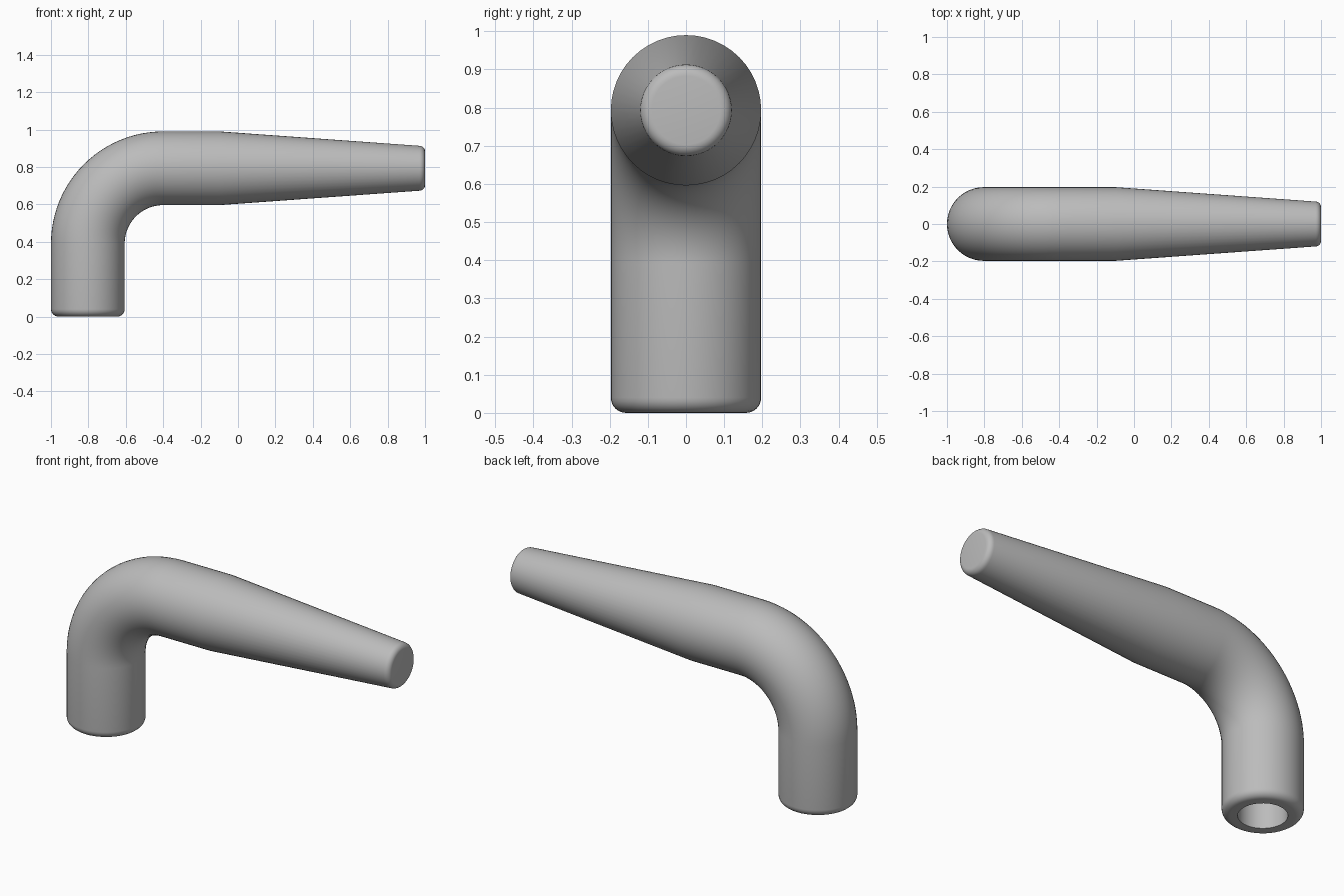
import bpy
import bmesh
from math import sin, cos, pi, radians

if "Cube" in bpy.data.objects:
    bpy.data.objects.remove(bpy.data.objects["Cube"], do_unlink=True)

SIDES = 48
TUBE_R, TIP_R = 0.197, 0.12       # thick end and thin end of the handle
BORE_R, BORE_DEPTH = 0.12, 0.4    # mounting hole in the foot
BEND_R, BEND_X, BEND_Z = 0.403, -0.4, 0.39
AXIS_X, AXIS_Z = BEND_X - BEND_R, BEND_Z + BEND_R
FOOT_FILLET, TIP_FILLET = 0.04, 0.03
TAPER_X, END_X = -0.1, 1.0

grey = bpy.data.materials.new("satin_grey")
grey.use_nodes = True
colour = (0.5, 0.5, 0.5, 1)
grey.diffuse_color = colour
grey.node_tree.nodes["Principled BSDF"].inputs["Base Color"].default_value = colour

# Sections along the centre line: x, z, tilt from upright, radius
sections = [(AXIS_X, BORE_DEPTH, 0, BORE_R), (AXIS_X, 0, 0, BORE_R)]

# Rounded foot rim
for i in range(7):
    a = pi / 2 * i / 6
    sections.append((AXIS_X, FOOT_FILLET * (1 - cos(a)), 0,
                     TUBE_R - FOOT_FILLET * (1 - sin(a))))

# Quarter bend
for i in range(25):
    a = pi / 2 * i / 24
    sections.append((BEND_X - BEND_R * cos(a), BEND_Z + BEND_R * sin(a), a, TUBE_R))

# Straight length, then taper to the rounded tip
sections.append((TAPER_X, AXIS_Z, pi / 2, TUBE_R))
for i in range(7):
    a = pi / 2 * i / 6
    sections.append((END_X - TIP_FILLET * (1 - sin(a)), AXIS_Z, pi / 2,
                     TIP_R - TIP_FILLET * (1 - cos(a))))

# Skin the sections into one closed body
bm = bmesh.new()
rings = []
for x, z, tilt, r in sections:
    ring = []
    for k in range(SIDES):
        t = 2 * pi * k / SIDES
        u = r * cos(t)
        ring.append(bm.verts.new((x + u * cos(tilt), r * sin(t), z - u * sin(tilt))))
    rings.append(ring)
for low, high in zip(rings, rings[1:]):
    for k in range(SIDES):
        n = (k + 1) % SIDES
        bm.faces.new((low[k], low[n], high[n], high[k]))
bm.faces.new(rings[0][::-1])
bm.faces.new(rings[-1])
bmesh.ops.recalc_face_normals(bm, faces=bm.faces)

mesh = bpy.data.meshes.new("lever_handle")
bm.to_mesh(mesh)
bm.free()
mesh.materials.append(grey)
handle = bpy.data.objects.new("lever_handle", mesh)
bpy.context.collection.objects.link(handle)

bpy.ops.object.select_all(action="DESELECT")
handle.select_set(True)
bpy.context.view_layer.objects.active = handle
bpy.ops.object.shade_smooth_by_angle(angle=radians(30))
